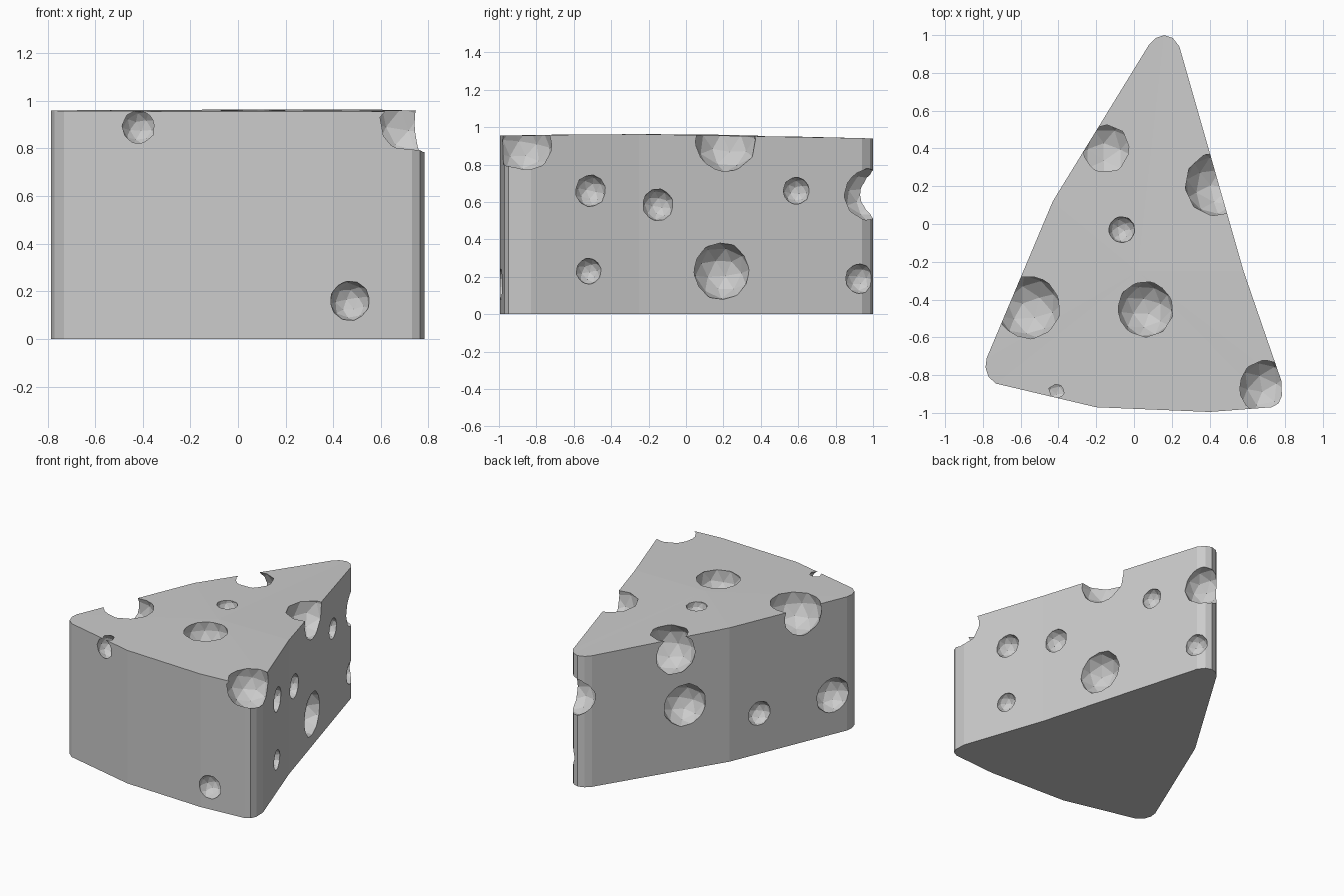
import bpy, bmesh
from mathutils import Matrix

if "Cube" in bpy.data.objects:
    bpy.data.objects.remove(bpy.data.objects["Cube"])

grey = bpy.data.materials.new("cheese grey")
grey.diffuse_color = (0.6, 0.6, 0.6, 1)
grey.use_nodes = True
grey.node_tree.nodes["Principled BSDF"].inputs["Base Color"].default_value = grey.diffuse_color


def make_object(name, bm):
    bmesh.ops.recalc_face_normals(bm, faces=bm.faces[:])
    mesh = bpy.data.meshes.new(name)
    bm.to_mesh(mesh)
    bm.free()
    mesh.materials.append(grey)
    ob = bpy.data.objects.new(name, mesh)
    bpy.context.collection.objects.link(ob)
    return ob


def top_z(y):
    # gently crowned top
    return 0.963 - 0.02 * ((y + 0.25) / 1.15) ** 2


# wedge: plan outline with rounded corners, extruded to a crowned top
outline = [(0.08, 0.95), (0.115, 0.985), (0.16, 1.0), (0.205, 0.985), (0.24, 0.94),
           (-0.43, 0.12), (-0.78, -0.71), (-0.786, -0.76), (-0.77, -0.81), (-0.73, -0.845),
           (-0.2, -0.97), (0.4, -0.995), (0.73, -0.97), (0.765, -0.95), (0.783, -0.91),
           (0.78, -0.83), (0.58, -0.25)]
outline = outline[:1] + outline[5:] + outline[4:0:-1]
bm = bmesh.new()
low = [bm.verts.new((x, y, 0)) for x, y in outline]
high = [bm.verts.new((x, y, top_z(y))) for x, y in outline]
peak = bm.verts.new((0.02, -0.25, 0.963))
bm.faces.new(low)
for i in range(len(low)):
    j = (i + 1) % len(low)
    bm.faces.new((low[i], low[j], high[j], high[i]))
    bm.faces.new((high[i], high[j], peak))
cheese = make_object("cheese_wedge", bm)


# holes: x, y, z, radius
def wall_x(y):
    # x of the right-hand side at a given y
    return 0.58 + (-0.25 - y) * (0.2 / 0.58 if y < -0.25 else 0.34 / 1.19)


holes = [
    # top and rim
    (-0.15, 0.395, 0.84, 0.17), (-0.56, -0.44, 0.91, 0.175), (0.44, 0.21, 0.93, 0.17),
    (0.70, -0.865, 0.90, 0.155), (-0.41, -0.885, 0.89, 0.078), (0.06, -0.45, 0.93, 0.15),
    (-0.065, -0.03, 0.95, 0.07),
    # front
    (0.47, -0.99, 0.16, 0.083),
    # left side
    (-0.264, 0.39, 0.465, 0.15), (-0.52, -0.09, 0.29, 0.085), (-0.74, -0.61, 0.28, 0.125),
    # tip
    (0.2, 0.97, 0.64, 0.14), (0.245, 0.93, 0.19, 0.08),
]
# right side
for y, z, r in [(-0.51, 0.66, 0.085), (-0.15, 0.585, 0.085), (0.59, 0.66, 0.073),
                (0.19, 0.23, 0.153), (-0.52, 0.23, 0.07)]:
    holes.append((wall_x(y), y, z, r))

bm = bmesh.new()
for i, (x, y, z, r) in enumerate(holes):
    m = Matrix.Translation((x, y, z)) @ Matrix.Rotation(0.3 + i * 0.7, 4, 'Z') @ Matrix.Rotation(0.2, 4, 'X')
    bmesh.ops.create_icosphere(bm, subdivisions=2, radius=r * 1.02, matrix=m)
cutter = make_object("hole_cutter", bm)
cutter.hide_render = True

# carve the holes and bake the result
mod = cheese.modifiers.new("holes", 'BOOLEAN')
mod.operation = 'DIFFERENCE'
mod.solver = 'EXACT'
mod.object = cutter
bpy.context.view_layer.update()
baked = bpy.data.meshes.new_from_object(cheese.evaluated_get(bpy.context.evaluated_depsgraph_get()))
cheese.modifiers.clear()
cheese.data = baked
bpy.data.objects.remove(cutter)
